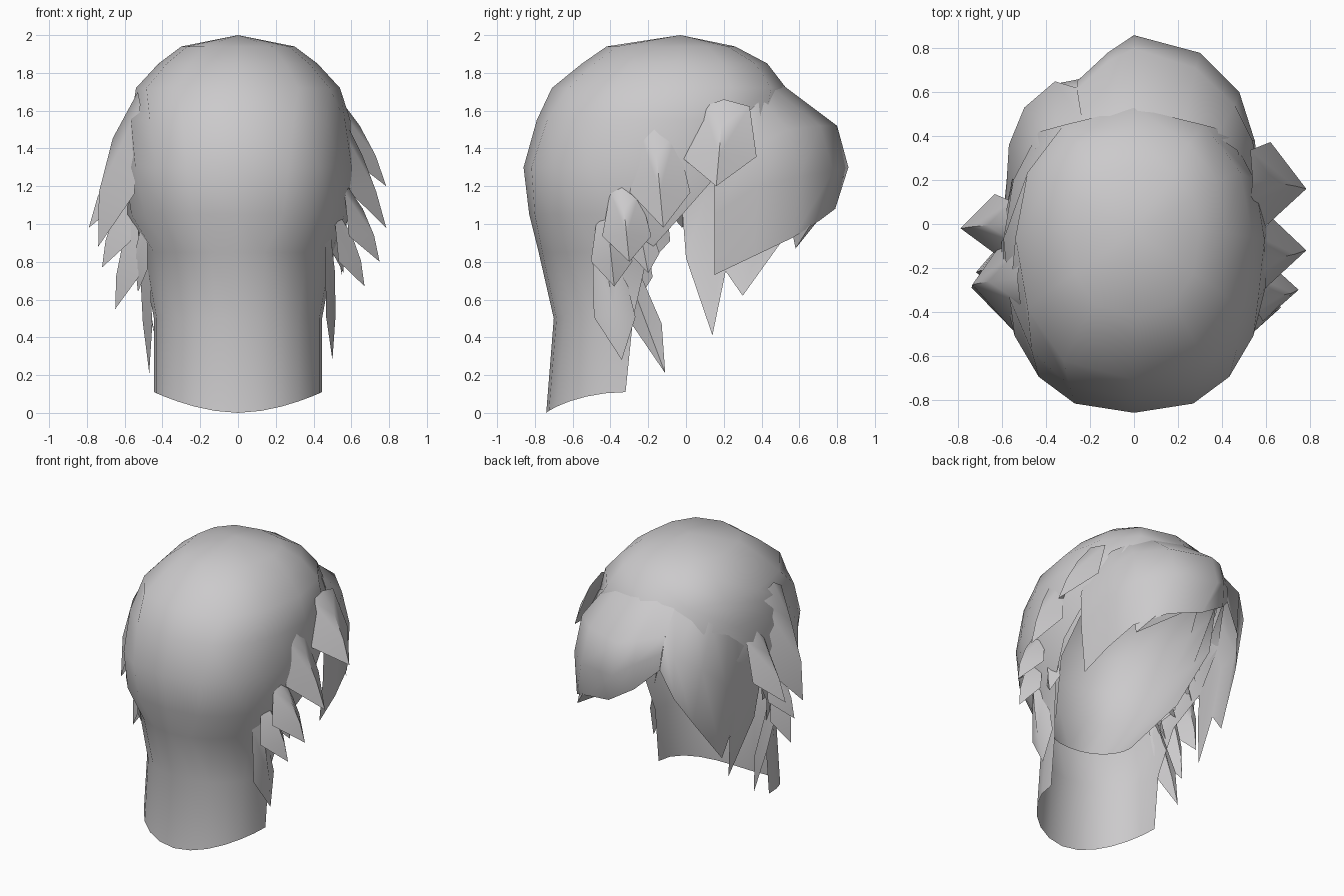
import bpy, bmesh, math
from mathutils import Vector

if "Cube" in bpy.data.objects:
    bpy.data.objects.remove(bpy.data.objects["Cube"])

grey = bpy.data.materials.new("hair_grey")
grey.diffuse_color = (0.6, 0.59, 0.6, 1)
grey.use_nodes = True
grey.node_tree.nodes["Principled BSDF"].inputs["Base Color"].default_value = grey.diffuse_color
HEAD = Vector((0, 0, 1.15))


def make(name, verts, faces, angle):
    """Build a sheet object whose faces point away from the head."""
    me = bpy.data.meshes.new(name)
    ob = bpy.data.objects.new(name, me)
    bpy.context.collection.objects.link(ob)
    bm = bmesh.new()
    vs = [bm.verts.new(v) for v in verts]
    for f in faces:
        bm.faces.new([vs[i] for i in f])
    bmesh.ops.remove_doubles(bm, verts=bm.verts, dist=0.0005)
    bmesh.ops.recalc_face_normals(bm, faces=bm.faces)
    side = sum(f.normal.dot(f.calc_center_median() - HEAD) * f.calc_area() for f in bm.faces)
    if side < 0:
        bmesh.ops.reverse_faces(bm, faces=bm.faces)
    bm.to_mesh(me)
    bm.free()
    me.materials.append(grey)
    bpy.ops.object.select_all(action='DESELECT')
    ob.select_set(True)
    bpy.context.view_layer.objects.active = ob
    bpy.ops.object.shade_smooth_by_angle(angle=math.radians(angle))
    return ob


def grid_faces(rows, cols):
    return [(r * cols + c, r * cols + c + 1, (r + 1) * cols + c + 1, (r + 1) * cols + c)
            for r in range(rows - 1) for c in range(cols - 1)]


def shell(name, apex, rows, n=6):
    """Rows of rounded arcs, each open at the face beyond its front y."""
    verts = []
    for z, hx, yb, yc, yf, closed, lift in rows:
        rb = yc - yb
        rf = (yf - yc) if closed else rb
        end = math.pi if closed else math.acos(max(-1, min(1, -(yf - yc) / rb)))
        power = 0.75 if z > 0.9 else 0.95
        for i in range(-n, n + 1):
            a = end * abs(i) / n
            x = hx * max(0, math.sin(a)) ** power * (1 if i > 0 else -1)
            y = yc - (rb if a < math.pi / 2 else rf) * math.cos(a)
            verts.append((x, y, z + lift * abs(x / hx) ** 1.8))
    cols = 2 * n + 1
    faces = grid_faces(len(rows), cols)
    verts.append(apex)
    top = len(verts) - 1
    faces += [(top, i + 1, i) for i in range(cols - 1)]
    return make(name, verts, faces, 60)


# Main hair: crown, back and long neck sheet (z, half width, back y, centre y, front y, closed, lift)
shell("crown_and_back", (0, -0.03, 2.0), [
    (1.94, 0.30, -0.42, -0.03, 0.26, True, 0),
    (1.85, 0.42, -0.55, -0.04, 0.43, True, 0),
    (1.72, 0.54, -0.71, -0.06, 0.53, True, 0),
    (1.55, 0.595, -0.79, -0.10, 0.42, False, 0),
    (1.30, 0.61, -0.86, -0.14, 0.20, False, 0),
    (1.05, 0.595, -0.83, -0.17, -0.02, False, 0),
    (0.85, 0.51, -0.78, -0.20, -0.20, False, 0),
    (0.50, 0.445, -0.70, -0.28, -0.28, False, 0),
    (0.00, 0.445, -0.74, -0.32, -0.32, False, 0.11)])

# Inner cap under the hair
shell("inner_cap", (0, -0.03, 1.95), [
    (1.89, 0.28, -0.38, -0.03, 0.24, True, 0),
    (1.69, 0.49, -0.66, -0.06, 0.47, True, 0),
    (1.50, 0.54, -0.73, -0.10, 0.38, False, 0),
    (1.28, 0.56, -0.79, -0.12, 0.15, False, 0),
    (1.00, 0.50, -0.75, -0.20, -0.15, False, 0),
    (0.72, 0.32, -0.67, -0.42, -0.42, False, 0)])


def fringe(name, columns):
    """Sheet of top-to-bottom columns; the top row is sunk into the crown."""
    rows = len(columns[0])
    verts = [(p[0] * 0.94, p[1] * 0.93, p[2]) if i == 0 else p
             for col in columns for i, p in enumerate(col)]
    make(name, verts, grid_faces(len(columns), rows), 60)


# Swept fringe, +x side (columns run from the parting to the temple)
fringe("right_fringe", [
    [(-.25, .49, 1.72), (-.26, .61, 1.56), (-.26, .65, 1.45), (-.25, .66, 1.33)],
    [(-.12, .52, 1.74), (-.12, .74, 1.54), (-.12, .78, 1.38), (-.12, .77, 1.20)],
    [(.02, .53, 1.75), (.0, .80, 1.52), (.0, .86, 1.30), (.07, .79, 1.08)],
    [(.25, .49, 1.72), (.28, .71, 1.52), (.30, .78, 1.28), (.30, .71, 1.02)],
    [(.40, .43, 1.66), (.46, .54, 1.50), (.48, .60, 1.25), (.48, .57, 0.93)],
    [(.50, .36, 1.60), (.54, .38, 1.42), (.55, .38, 1.20), (.53, .36, 0.83)],
    [(.57, .15, 1.48), (.585, .15, 1.3), (.58, .15, 1.05), (.55, .15, 0.73)]])

# Swept fringe, -x side, ending in two points
fringe("left_fringe", [
    [(-.24, .49, 1.72), (-.26, .62, 1.54), (-.25, .66, 1.33)],
    [(-.38, .43, 1.67), (-.36, .65, 1.45), (-.35, .64, 1.14)],
    [(-.48, .37, 1.60), (-.50, .53, 1.35), (-.43, .53, 0.94)],
    [(-.54, .25, 1.53), (-.57, .36, 1.20), (-.50, .30, 0.62)],
    [(-.56, .18, 1.48), (-.58, .20, 1.15), (-.50, .21, 0.75)],
    [(-.575, .10, 1.45), (-.59, .10, 1.15), (-.44, .14, 0.41)],
    [(-.59, -.03, 1.42), (-.60, -.03, 1.20), (-.55, 0, 0.82)]])

# Thin second layer under the +x fringe
make("fringe_under_lock", [(.1, .78, 1.12), (.32, .7, 1.06), (.46, .56, .97), (.47, .58, .87)],
     [(0, 1, 3), (1, 2, 3)], 30)


def lock(name, top, tip, w, bulge, tuck):
    """Pointed plate, folded along its centre, edges tucked against the head."""
    top, tip = Vector(top), Vector(tip)
    out = Vector((1 if tip.x > 0 else -1, 0, 0))
    t = Vector((0, 1, 0))
    upper = top.lerp(tip, 0.3) + out * bulge
    low = top.lerp(tip, 0.65) + out * bulge
    sh = top.lerp(tip, 0.66) - out * tuck
    up = top.lerp(tip, 0.08) - out * 0.03
    verts = [top, up + t * w * 0.7, up - t * w * 0.5, upper,
             sh + t * w, sh - t * w - out * tuck * 0.5, low, tip]
    faces = [(0, 1, 3), (0, 3, 2), (1, 4, 6, 3), (2, 3, 6, 5), (4, 7, 6), (5, 6, 7)]
    make(name, verts, faces, 50)


# Layered side locks: top, tip, half width, bulge, tuck
LOCKS = {
    "right": [((.54, .20, 1.66), (.785, .16, 1.20), .20, .03, .08),
              ((.575, -.17, 1.53), (.785, -.12, 0.98), .16, .02, .08),
              ((.58, -.34, 1.20), (.75, -.30, 0.80), .13, .03, .07),
              ((.53, -.42, 1.06), (.67, -.38, 0.67), .11, .03, .06),
              ((.52, -.26, 1.05), (.56, -.20, 0.74), .08, .01, .03),
              ((.49, -.45, 0.95), (.50, -.34, 0.28), .11, .02, .02)],
    "left": [((-.53, -.25, 1.70), (-.74, -.29, 0.88), .21, .07, .08),
             ((-.57, 0.0, 1.45), (-.79, -.02, 0.98), .15, .03, .08),
             ((-.58, -.20, 1.18), (-.72, -.22, 0.77), .13, .03, .07),
             ((-.55, -.30, 1.05), (-.65, -.28, 0.55), .11, .03, .06),
             ((-.51, -.38, 1.00), (-.53, -.36, 0.64), .11, .02, .03),
             ((-.51, -.40, 0.98), (-.47, -.11, 0.21), .08, .02, .02)]}
for side, locks in LOCKS.items():
    for i, (top, tip, w, bulge, tuck) in enumerate(locks):
        lock(f"{side}_lock_{i + 1}", top, tip, w, bulge, tuck)
